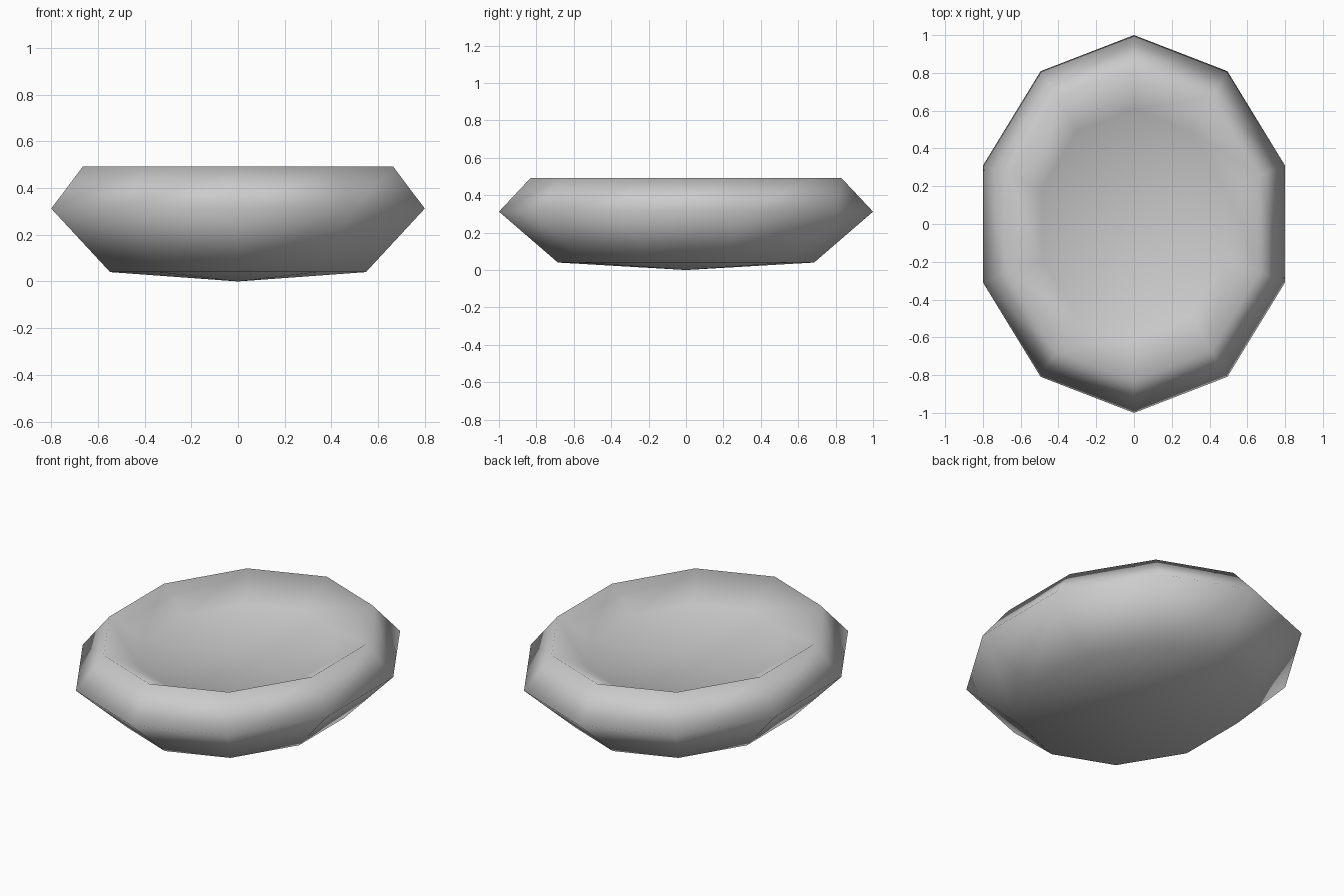
import bpy, bmesh, math

if "Cube" in bpy.data.objects:
    bpy.data.objects.remove(bpy.data.objects["Cube"])

SIDES = 10
RX, RY = 0.841, 1.0

# Cross-section of the bowl: (scale of the oval, height), from under to inside
PROFILE = [(0.685, 0.04), (1.0, 0.312), (0.83, 0.493), (0.61, 0.38)]
BOTTOM_Z, FLOOR_Z = 0.0, 0.335


def oval_ring(bm, scale, z):
    """Ten-sided oval with a corner at the front and the back."""
    ring = []
    for i in range(SIDES):
        a = math.pi / 2 + i * math.tau / SIDES
        ring.append(bm.verts.new((RX * scale * math.cos(a),
                                  RY * scale * math.sin(a), z)))
    return ring


bm = bmesh.new()
rings = [oval_ring(bm, s, z) for s, z in PROFILE]
bottom = bm.verts.new((0, 0, BOTTOM_Z))
floor = bm.verts.new((0, 0, FLOOR_Z))

for i in range(SIDES):
    j = (i + 1) % SIDES
    # Outer wall, rim and inner wall
    for lo, hi in zip(rings, rings[1:]):
        bm.faces.new((lo[i], lo[j], hi[j], hi[i]))
    # Shallow cones closing the underside and the inner floor
    bm.faces.new((bottom, rings[0][j], rings[0][i]))
    bm.faces.new((floor, rings[-1][i], rings[-1][j]))

bmesh.ops.recalc_face_normals(bm, faces=bm.faces)
for f in bm.faces:
    f.smooth = True

mesh = bpy.data.meshes.new("bowl")
bm.to_mesh(mesh)
bm.free()

# Plain grey surface
grey = bpy.data.materials.new("light_grey")
grey.diffuse_color = (0.6, 0.6, 0.6, 1)
grey.use_nodes = True
grey.node_tree.nodes["Principled BSDF"].inputs["Base Color"].default_value = grey.diffuse_color
mesh.materials.append(grey)

bowl = bpy.data.objects.new("bowl", mesh)
bpy.context.collection.objects.link(bowl)
